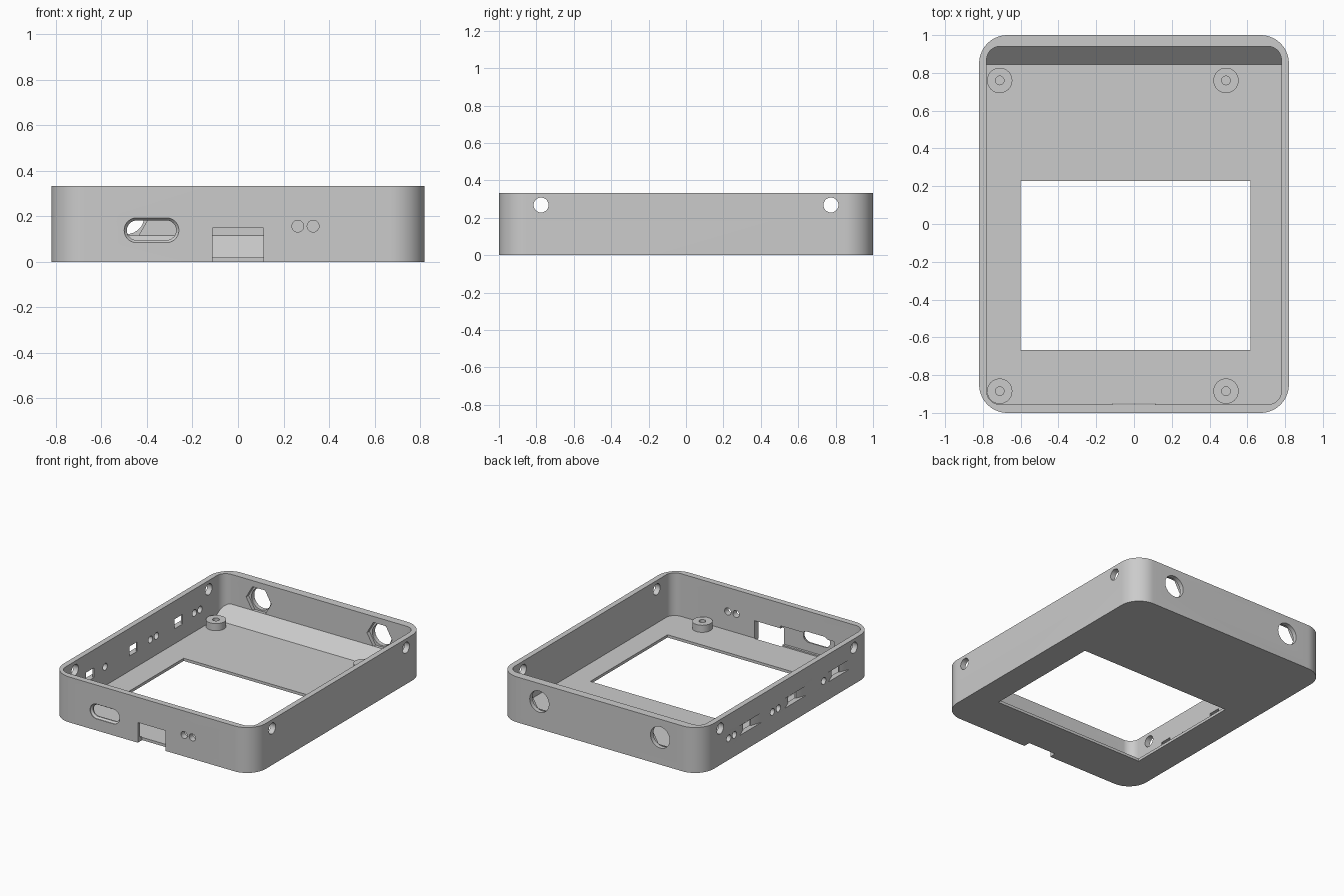
import bpy, bmesh, math

if "Cube" in bpy.data.objects:
    bpy.data.objects.remove(bpy.data.objects["Cube"])

grey = bpy.data.materials.new("plain_grey")
grey.diffuse_color = (0.6, 0.6, 0.6, 1)
grey.use_nodes = True
grey.node_tree.nodes["Principled BSDF"].inputs["Base Color"].default_value = grey.diffuse_color


def loft(name, sections, axis):
    """Solid through matching 2D outlines, each given as (outline, depth along axis)."""
    place = {"X": lambda u, v, d: (d, u, v),
             "Y": lambda u, v, d: (u, d, v),
             "Z": lambda u, v, d: (u, v, d)}[axis]
    bm = bmesh.new()
    rings = [[bm.verts.new(place(u, v, d)) for u, v in outline] for outline, d in sections]
    n = len(rings[0])
    bm.faces.new(rings[0])
    bm.faces.new(rings[-1])
    for a, b in zip(rings, rings[1:]):
        for i in range(n):
            j = (i + 1) % n
            bm.faces.new((a[i], a[j], b[j], b[i]))
    bmesh.ops.recalc_face_normals(bm, faces=bm.faces)
    mesh = bpy.data.meshes.new(name)
    bm.to_mesh(mesh)
    bm.free()
    mesh.materials.append(grey)
    obj = bpy.data.objects.new(name, mesh)
    bpy.context.collection.objects.link(obj)
    return obj


def prism(name, outline, axis, d0, d1):
    return loft(name, [(outline, d0), (outline, d1)], axis)


def rect(u0, u1, v0, v1):
    return [(u0, v0), (u1, v0), (u1, v1), (u0, v1)]


def rounded(u0, u1, v0, v1, r, seg=14):
    corners = [(u1 - r, v1 - r), (u0 + r, v1 - r), (u0 + r, v0 + r), (u1 - r, v0 + r)]
    return [(cu + r * math.cos(math.pi / 2 * (k + i / seg)),
             cv + r * math.sin(math.pi / 2 * (k + i / seg)))
            for k, (cu, cv) in enumerate(corners) for i in range(seg + 1)]


def circle(u, v, r, n=32):
    return [(u + r * math.cos(2 * math.pi * i / n), v + r * math.sin(2 * math.pi * i / n))
            for i in range(n)]


def cut(target, cutter):
    bpy.context.view_layer.objects.active = target
    mod = target.modifiers.new("cut", "BOOLEAN")
    mod.operation = "DIFFERENCE"
    mod.solver = "EXACT"
    mod.object = cutter
    bpy.ops.object.modifier_apply(modifier=mod.name)
    bpy.data.objects.remove(cutter, do_unlink=True)


FLOOR = 0.02
parts = []

# Open tray with rounded corners
case = prism("case_shell", rounded(-0.82, 0.82, -1, 1, 0.15), "Z", 0, 0.333)
parts.append(case)
cut(case, prism("cavity", rounded(-0.78, 0.78, -0.955, 0.94, 0.07), "Z", FLOOR, 0.5))

# Screen window in the floor
cut(case, prism("window", rect(-0.6, 0.617, -0.667, 0.228), "Z", -0.1, 0.1))

# Screw holes through both side walls, near the corners
for y in (-0.775, 0.775):
    for x in (-0.8, 0.8):
        cut(case, prism("side_hole", circle(y, 0.268, 0.04), "X", x - 0.08, x + 0.08))

# Back wall holes with hexagonal nut pockets inside
for x in (-0.49, 0.49):
    cut(case, prism("back_hole", circle(x, 0.2, 0.078), "Y", 0.9, 1.1))
    cut(case, prism("nut_pocket", circle(x, 0.2, 0.102, 6), "Y", 0.9, 0.968))

# Front wall: connector slot with bevelled mouth, board relief, notch, light holes
cut(case, prism("board_relief", rect(-0.53, -0.1, 0.03, 0.167), "Y", -0.972, -0.9))
cut(case, loft("connector_slot", [
    (rounded(-0.5, -0.26, 0.085, 0.193, 0.053), -1.05),
    (rounded(-0.5, -0.26, 0.085, 0.193, 0.053), -0.995),
    (rounded(-0.488, -0.272, 0.096, 0.182, 0.042), -0.982),
    (rounded(-0.488, -0.272, 0.096, 0.182, 0.042), -0.9)], "Y"))
cut(case, prism("cable_notch", rect(-0.113, 0.112, -0.1, 0.148), "Y", -1.1, -0.95))
for x in (0.263, 0.33):
    cut(case, prism("front_light", circle(x, 0.157, 0.026, 24), "Y", -1.1, -0.9))

# Left wall: button slots with flared outside mouths, and light holes
for y in (-0.6, -0.1, 0.425):
    cut(case, loft("button_slot", [
        (rect(y - 0.15, y + 0.15, 0.13, 0.2), -0.83),
        (rect(y - 0.045, y + 0.045, 0.13, 0.2), -0.79),
        (rect(y - 0.045, y + 0.045, 0.13, 0.2), -0.7)], "X"))
for y in (-0.425, 0.1, 0.17, 0.61, 0.675):
    cut(case, prism("side_light", circle(y, 0.158, 0.025, 24), "X", -0.9, -0.7))

# Sloped fillet along the back of the floor
parts.append(prism("back_ramp", [(0.845, FLOOR), (0.945, 0.015), (0.945, 0.115), (0.94, 0.115)],
                   "X", -0.781, 0.781))

# Screw posts with blind holes
for x in (-0.711, 0.487):
    for y in (-0.885, 0.76):
        post = prism("screw_post", circle(x, y, 0.067), "Z", 0.01, 0.072)
        cut(post, prism("post_hole", circle(x, y, 0.023, 24), "Z", 0.021, 0.2))
        parts.append(post)

# Smooth rounded corners, keep edges sharp
for obj in parts:
    bpy.ops.object.select_all(action="DESELECT")
    obj.select_set(True)
    bpy.context.view_layer.objects.active = obj
    bpy.ops.object.shade_smooth_by_angle(angle=math.radians(30))
